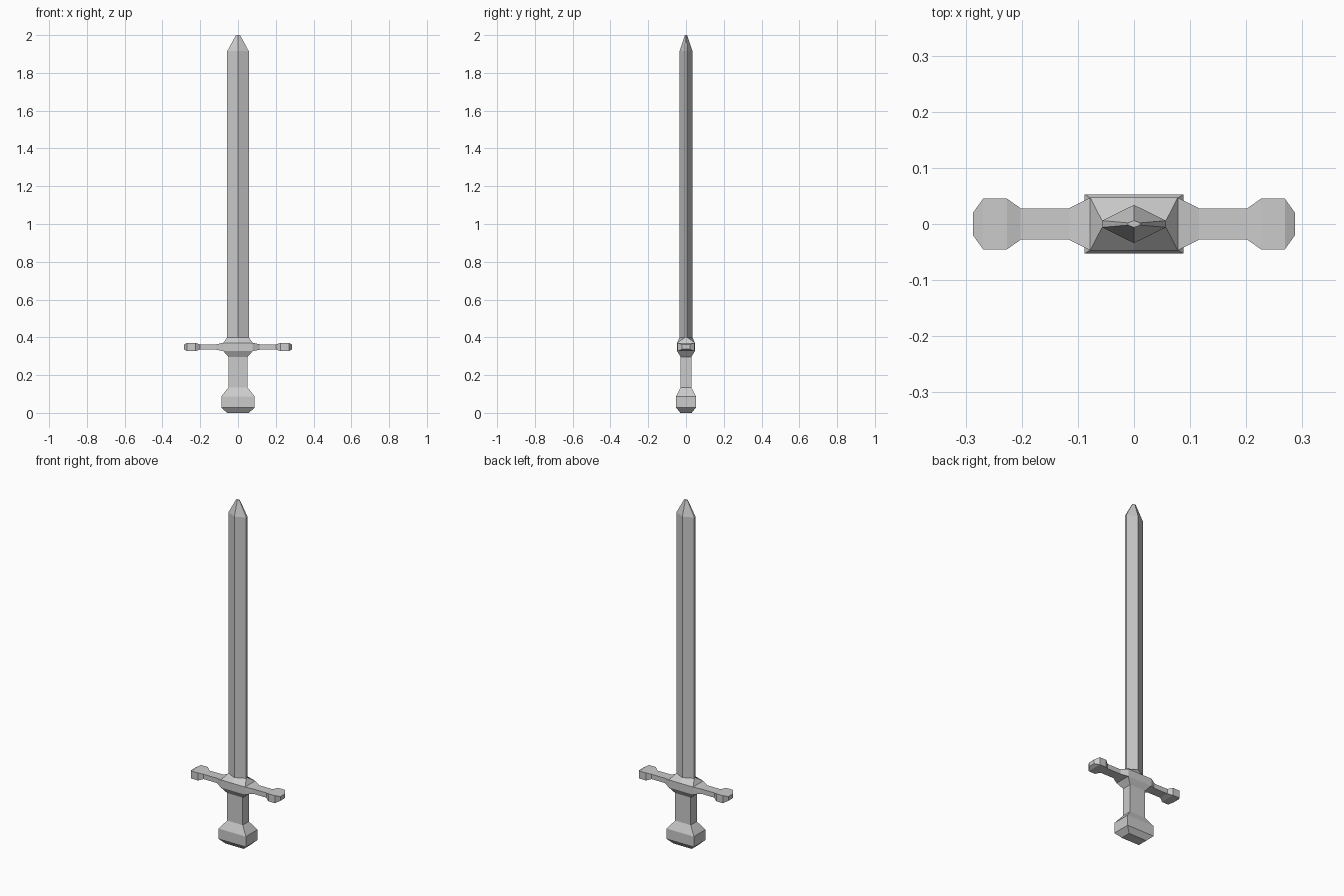
import bpy
import bmesh
from mathutils import Vector

cube = bpy.data.objects.get("Cube")
if cube:
    bpy.data.objects.remove(cube, do_unlink=True)

steel = bpy.data.materials.new("plain grey")
steel.use_nodes = True
GREY = (0.6, 0.6, 0.6, 1)
steel.diffuse_color = GREY
steel.node_tree.nodes["Principled BSDF"].inputs["Base Color"].default_value = GREY


def box_ring(a, b):
    """Rectangular section, half sizes a and b."""
    return [(a, -b), (a, b), (-a, b), (-a, -b)]


def ridge_ring(a, b, edge):
    """Six-point section: narrow flats at the sides, a ridge front and back."""
    return [(a, -edge), (a, edge), (0, b), (-a, edge), (-a, -edge), (0, -b)]


def loft(name, sections, place, start_cap=True, end_cap=True, mirror=False):
    """Join (station, ring) sections into one flat-shaded part."""
    bm = bmesh.new()
    rings = [[bm.verts.new(place(u, v, s)) for u, v in ring] for s, ring in sections]
    for low, high in zip(rings, rings[1:]):
        n = len(low)
        for i in range(n):
            j = (i + 1) % n
            bm.faces.new((low[i], low[j], high[j], high[i]))
    if start_cap:
        bm.faces.new(rings[0][::-1])
    if end_cap:
        bm.faces.new(rings[-1])
    if mirror:
        # second copy on the other side of x = 0
        copy = bmesh.ops.duplicate(bm, geom=bm.verts[:] + bm.edges[:] + bm.faces[:])["geom"]
        for item in copy:
            if isinstance(item, bmesh.types.BMVert):
                item.co.x *= -1
        bmesh.ops.reverse_faces(bm, faces=[f for f in copy if isinstance(f, bmesh.types.BMFace)])
    mesh = bpy.data.meshes.new(name)
    bm.to_mesh(mesh)
    bm.free()
    mesh.materials.append(steel)
    obj = bpy.data.objects.new(name, mesh)
    bpy.context.collection.objects.link(obj)
    return obj


def upright(u, v, s):
    return Vector((u, v, s))


def sideways(u, v, s):
    return Vector((s, u, GUARD_Z + v))


GUARD_Z = 0.349
blade_section = ridge_ring(0.057, 0.034, 0.006)

# Blade with a blunt tapered tip
loft("blade", [
    (0.40, blade_section),
    (1.915, blade_section),
    (2.0, ridge_ring(0.011, 0.006, 0.002)),
], upright, start_cap=False)

# Guard centre, sloping up to the blade and down to the grip
loft("guard_centre", [
    (0.295, ridge_ring(0.05, 0.028, 0.028)),
    (0.327, ridge_ring(0.078, 0.047, 0.047)),
    (0.371, ridge_ring(0.078, 0.047, 0.047)),
    (0.40, blade_section),
], upright, start_cap=False, end_cap=False)

# Guard arms with flared ends
loft("guard_arms", [
    (0.078, box_ring(0.047, 0.022)),
    (0.116, box_ring(0.028, 0.014)),
    (0.202, box_ring(0.028, 0.014)),
    (0.226, box_ring(0.045, 0.022)),
    (0.269, box_ring(0.045, 0.022)),
    (0.287, box_ring(0.02, 0.012)),
], sideways, start_cap=False, mirror=True)

# Grip
loft("grip", [
    (0.135, box_ring(0.05, 0.028)),
    (0.295, box_ring(0.05, 0.028)),
], upright, start_cap=False, end_cap=False)

# Pommel with chamfered base and sloping shoulders
loft("pommel", [
    (0.0, box_ring(0.058, 0.03)),
    (0.028, box_ring(0.088, 0.053)),
    (0.088, box_ring(0.088, 0.053)),
    (0.135, box_ring(0.05, 0.028)),
], upright, end_cap=False)
